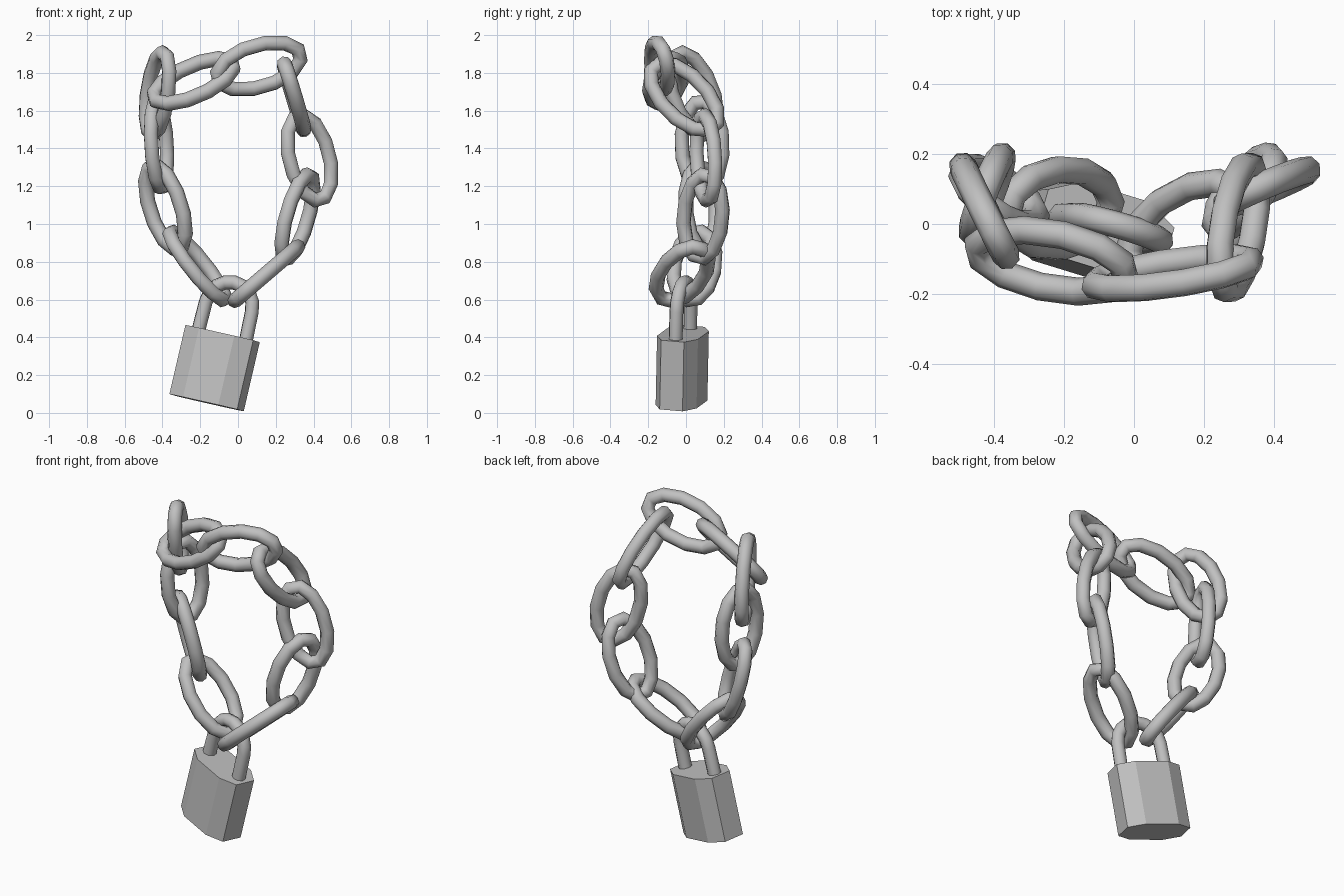
import bpy, bmesh, math
from mathutils import Vector, Matrix

cube = bpy.data.objects.get("Cube")
if cube:
    bpy.data.objects.remove(cube, do_unlink=True)

steel = bpy.data.materials.new("grey_steel")
steel.use_nodes = True
GREY = (0.53, 0.53, 0.53, 1)
steel.diffuse_color = GREY
steel.node_tree.nodes["Principled BSDF"].inputs["Base Color"].default_value = GREY


def frame(center, main, side):
    """Matrix whose x axis is main and whose y axis leans to side."""
    a = Vector(main).normalized()
    b = Vector(side)
    b = (b - a * b.dot(a)).normalized()
    m = Matrix((a, b, a.cross(b))).transposed().to_4x4()
    m.translation = center
    return m


def add_object(name, mesh, matrix):
    ob = bpy.data.objects.new(name, mesh)
    ob.matrix_world = matrix
    mesh.materials.clear()
    mesh.materials.append(steel)
    bpy.context.collection.objects.link(ob)
    return ob


def rod(name, points, radius, closed, matrix):
    """Round bar swept along points, turned into a smooth mesh."""
    curve = bpy.data.curves.new(name, "CURVE")
    curve.dimensions = "3D"
    curve.bevel_depth = radius
    curve.bevel_resolution = 2
    spline = curve.splines.new("POLY")
    spline.points.add(len(points) - 1)
    for p, co in zip(spline.points, points):
        p.co = (*co, 1)
    spline.use_cyclic_u = closed
    helper = bpy.data.objects.new(name + "_path", curve)
    bpy.context.collection.objects.link(helper)
    bpy.context.view_layer.update()
    deps = bpy.context.evaluated_depsgraph_get()
    mesh = bpy.data.meshes.new_from_object(helper.evaluated_get(deps))
    bpy.data.objects.remove(helper, do_unlink=True)
    mesh.polygons.foreach_set("use_smooth", [True] * len(mesh.polygons))
    return add_object(name, mesh, matrix)


# Chain links: centre, long direction, wide direction
LINKS = [
    ((0.15, -0.02, 0.737), (0.70, 0.37, 0.60), (0, 1, 0)),
    ((0.315, 0.09, 1.04), (0.28, 0.10, 0.95), (0.5, 0.85, 0)),
    ((0.378, 0.105, 1.35), (0.25, 0.07, -0.96), (0.9, 0.4, 0)),
    ((0.297, -0.01, 1.673), (0.20, 0.68, -0.70), (-0.25, 0.7, 0.7)),
    ((0.11, -0.14, 1.836), (0.95, 0.12, 0.27), (-0.2, -0.3, 0.93)),
    ((-0.235, -0.105, 1.757), (0.90, -0.12, 0.38), (-0.3, 0.7, 0.6)),
    ((-0.426, 0.037, 1.69), (-0.17, 0.36, -0.91), (-0.4, 0.8, 0.48)),
    ((-0.418, 0.085, 1.42), (0.06, 0.03, -1), (0.35, 0.93, 0)),
    ((-0.384, 0.08, 1.088), (0.30, 0, -0.95), (0.72, -0.68, 0)),
    ((-0.214, 0.045, 0.778), (0.62, -0.05, -0.78), (0.25, 0.94, 0.2)),
]
SIDES = 12
oval = []
for i in range(SIDES):
    t = math.tau * (i + 0.5) / SIDES
    oval.append((0.232 * math.cos(t), 0.117 * math.sin(t), 0))
for i, (center, along, across) in enumerate(LINKS):
    rod(f"chain_link_{i + 1}", oval, 0.04, True, frame(center, along, across))

# Padlock body: long octagonal prism, leaning to one side
lock = frame((-0.124, -0.02, 0.237), (0.225, 0.02, 0.97), (0.94, -0.29, -0.22))
front_half = [(-0.192, -0.063), (-0.1, -0.113), (0.1, -0.113), (0.192, -0.063)]
outline = front_half + [(-x, -y) for x, y in front_half]
bm = bmesh.new()
base = bm.faces.new([bm.verts.new((-0.188, x, y)) for x, y in outline])
top = bmesh.ops.extrude_face_region(bm, geom=[base])["geom"]
bmesh.ops.translate(bm, vec=(0.376, 0, 0),
                    verts=[v for v in top if isinstance(v, bmesh.types.BMVert)])
bmesh.ops.recalc_face_normals(bm, faces=bm.faces)
body = bpy.data.meshes.new("padlock_body")
bm.to_mesh(body)
bm.free()
add_object("padlock_body", body, lock)

# Shackle: two legs joined by a half-round arch
arch = [(0.335 + 0.13 * math.sin(t), -0.13 * math.cos(t), 0)
        for t in (math.pi * i / 8 for i in range(9))]
path = [(0.15, -0.135, 0)] + arch + [(0.15, 0.135, 0)]
rod("padlock_shackle", path, 0.038, False, lock)
